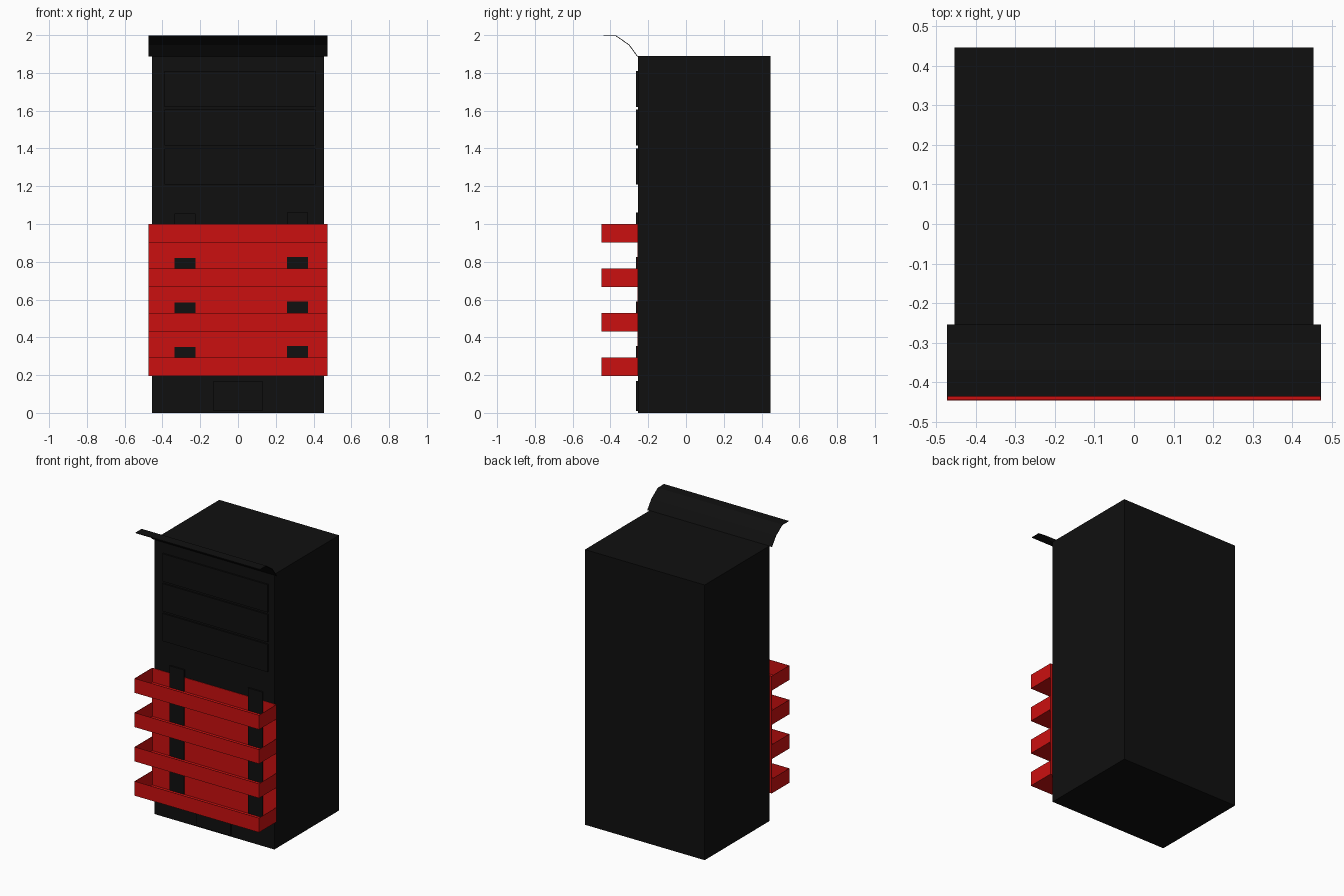
import bpy, bmesh

if "Cube" in bpy.data.objects:
    bpy.data.objects.remove(bpy.data.objects["Cube"])

def material(name, color):
    m = bpy.data.materials.new(name)
    m.diffuse_color = color
    m.use_nodes = True
    m.node_tree.nodes["Principled BSDF"].inputs["Base Color"].default_value = m.diffuse_color
    return m

BLACK = material("black", (0.005, 0.005, 0.005, 1))
RED = material("red", (0.6, 0.005, 0.005, 1))

def finish(name, bm, mat):
    bmesh.ops.recalc_face_normals(bm, faces=bm.faces)
    me = bpy.data.meshes.new(name)
    bm.to_mesh(me)
    bm.free()
    me.materials.append(mat)
    ob = bpy.data.objects.new(name, me)
    bpy.context.collection.objects.link(ob)
    return ob

def box(name, x, y, z, mat, open_tray=False):
    bm = bmesh.new()
    bmesh.ops.create_cube(bm, size=1)
    for v in bm.verts:
        v.co = [r[0] + (c + 0.5) * (r[1] - r[0]) for c, r in zip(v.co, (x, y, z))]
    if open_tray:  # drop the top and the side against the back panel
        bm.normal_update()
        bmesh.ops.delete(bm, geom=[f for f in bm.faces
                         if f.normal.z > 0.9 or f.normal.y > 0.9], context='FACES')
    ob = finish(name, bm, mat)
    if open_tray:
        s = ob.modifiers.new("wall", 'SOLIDIFY')
        s.thickness = 0.003
        s.offset = -1
    return ob

FRONT = -0.255
WIDE = (-0.473, 0.473)

# Cabinet
box("cabinet", (-0.455, 0.455), (FRONT, 0.447), (0, 1.89), BLACK)

# Flared header sheet on the top front edge
profile = [(FRONT, 1.888), (-0.30, 1.95), (-0.37, 1.998), (-0.437, 1.998)]
bm = bmesh.new()
rows = [[bm.verts.new((x, y, z)) for x in WIDE] for y, z in profile]
for a, b in zip(rows, rows[1:]):
    bm.faces.new((a[0], a[1], b[1], b[0]))
header = finish("header_sheet", bm, BLACK)
header.modifiers.new("thickness", 'SOLIDIFY').thickness = 0.004

# Upper front panels and small lower panel
for i in range(3):
    z = 1.21 + i * 0.205
    box(f"upper_panel_{i + 1}", (-0.39, 0.41), (-0.265, FRONT), (z, z + 0.19), BLACK)
box("lower_panel", (-0.13, 0.13), (-0.265, FRONT), (0.01, 0.17), BLACK)

# Red back panel, open trays and the paired plates behind them
box("rack_back", WIDE, (-0.258, FRONT), (0.195, 1.0), RED)
for i in range(4):
    z = 0.195 + i * 0.2355
    box(f"tray_{i + 1}", WIDE, (-0.447, -0.258), (z, z + 0.099), RED, True)
    for side, x, top in (("left", -0.335, 0.153), ("right", 0.26, 0.16)):
        box(f"plate_{side}_{i + 1}", (x, x + 0.11), (-0.265, FRONT),
            (z + 0.005, z + top), BLACK)
